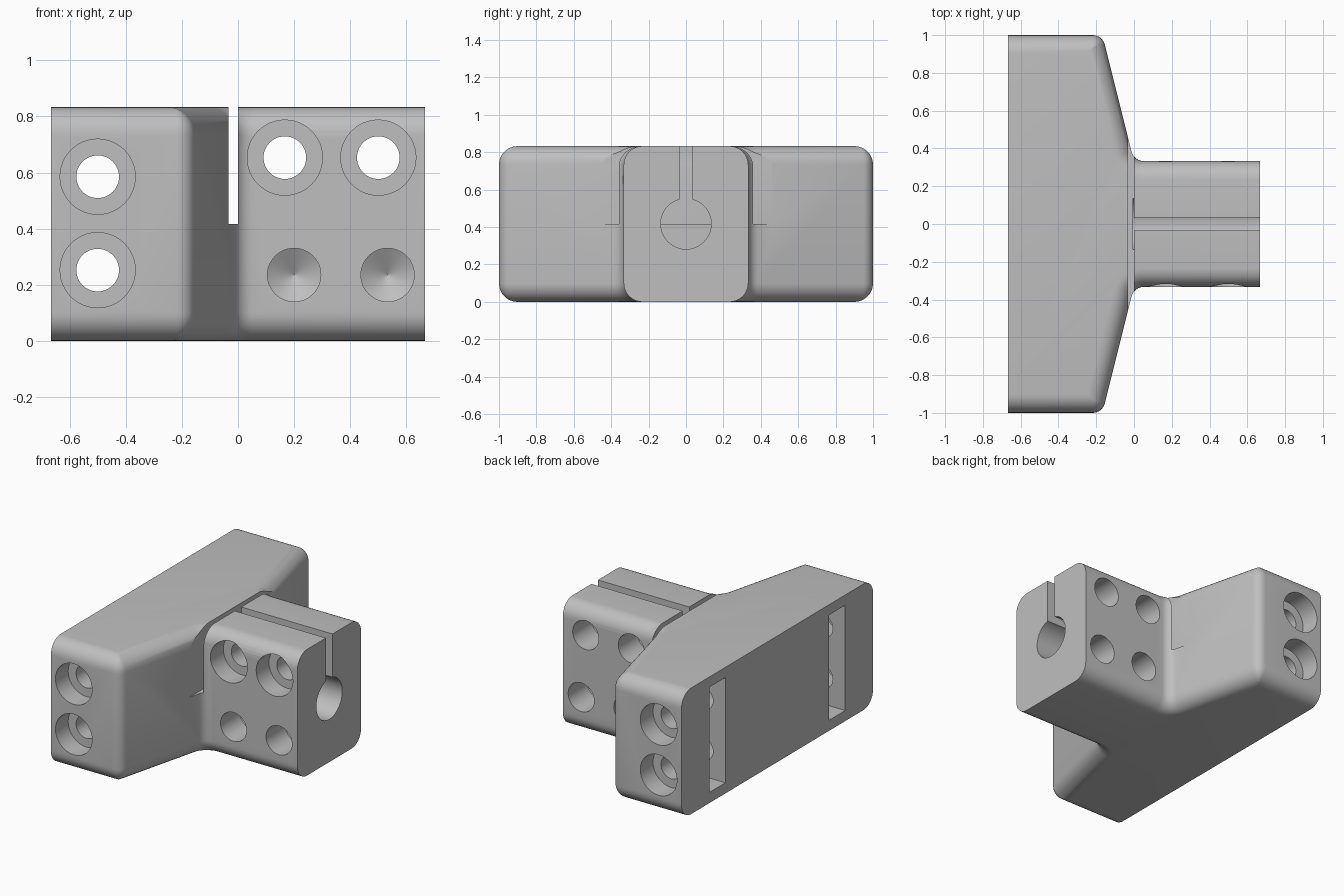
import bpy, bmesh, math
from mathutils import Vector

if "Cube" in bpy.data.objects:
    bpy.data.objects.remove(bpy.data.objects["Cube"])

HEIGHT, END_X = 0.833, 0.667
EDGE_R, CORNER_R = 0.1, 0.067
SLOPE = 4.0                       # steepness of the tapered shoulder
C0 = SLOPE * -0.167 + 1.0

grey = bpy.data.materials.new("grey plastic")
grey.diffuse_color = (0.52, 0.52, 0.52, 1)
grey.use_nodes = True
grey.node_tree.nodes["Principled BSDF"].inputs["Base Color"].default_value = grey.diffuse_color


def make_object(name, bm):
    bmesh.ops.recalc_face_normals(bm, faces=bm.faces)
    mesh = bpy.data.meshes.new(name)
    bm.to_mesh(mesh)
    bm.free()
    mesh.materials.append(grey)
    obj = bpy.data.objects.new(name, mesh)
    bpy.context.collection.objects.link(obj)
    return obj


def skin(rings, bm):
    """Join equal-length point rings into a capped solid."""
    loops = [[bm.verts.new(p) for p in ring] for ring in rings]
    n = len(loops[0])
    for a, b in zip(loops, loops[1:]):
        for i in range(n):
            j = (i + 1) % n
            bm.faces.new((a[i], a[j], b[j], b[i]))
    bm.faces.new(loops[0])
    bm.faces.new(loops[-1])


def fillet(corner, d_in, d_out, r, steps=8):
    """Arc points rounding a corner between two travel directions."""
    turn = d_in.angle(d_out)
    setback = r * math.tan(turn / 2)
    start = corner - d_in * setback
    side = Vector((-d_in.y, d_in.x))
    if side.dot(d_out) < 0:
        side = -side
    return [start + d_in * (r * math.sin(turn * k / steps))
            + side * (r * (1 - math.cos(turn * k / steps)))
            for k in range(steps + 1)]


def outline(d, z):
    """Plan outline of the T body, with its long sides inset by d."""
    c = C0 - d * math.hypot(SLOPE, 1)
    y1, y2 = -1 + d, -0.333 + d
    p1, p2 = Vector(((c + y1) / SLOPE, y1)), Vector(((c + y2) / SLOPE, y2))
    along, up = Vector((1, 0)), Vector((1, SLOPE)).normalized()
    half = [Vector((-END_X, y1))]
    half += fillet(p1, along, up, max(CORNER_R - d, 0.0))
    half += fillet(p2, up, along, CORNER_R + d)
    half += [Vector((END_X, y2))]
    return ([(p.x, p.y, z) for p in half]
            + [(p.x, -p.y, z) for p in reversed(half)])


# Body: T-shaped block with rounded long edges
levels = []
for k in range(9):
    a = math.pi / 2 * k / 8
    levels.append((EDGE_R * (1 - math.sin(a)), EDGE_R * (1 - math.cos(a))))
levels += [(d, HEIGHT - z) for d, z in reversed(levels)]
bm = bmesh.new()
skin([outline(d, z) for d, z in levels], bm)
bmesh.ops.remove_doubles(bm, verts=bm.verts, dist=1e-5)
bmesh.ops.dissolve_limit(bm, angle_limit=math.radians(0.1),
                         verts=bm.verts, edges=bm.edges)
body = make_object("clamp_bracket", bm)


def cut(cutter):
    mod = body.modifiers.new("cut", 'BOOLEAN')
    mod.operation, mod.solver, mod.object = 'DIFFERENCE', 'EXACT', cutter
    cutter.hide_render = True
    bpy.context.view_layer.objects.active = body
    bpy.ops.object.modifier_apply(modifier=mod.name)
    bpy.data.objects.remove(cutter)


def cut_box(name, lo, hi):
    bm = bmesh.new()
    skin([[(lo[0], lo[1], z), (hi[0], lo[1], z), (hi[0], hi[1], z), (lo[0], hi[1], z)]
          for z in (lo[2], hi[2])], bm)
    cut(make_object(name, bm))


def cut_round(name, x, z, profile, sides=48):
    """Turned cutter along y; profile is a list of (y, radius)."""
    bm = bmesh.new()
    skin([[(x + r * math.cos(math.tau * i / sides), y,
            z + r * math.sin(math.tau * i / sides)) for i in range(sides)]
          for y, r in profile], bm)
    cut(make_object(name, bm))


# Cross slot separating the clamp jaws from the base
cut_box("cross_slot", (-0.033, -2, 0.417), (0, 2, 1))

# Shaft bore along x and the clamping slit above it
bm = bmesh.new()
skin([[(x, 0.135 * math.cos(math.tau * i / 48), 0.417 + 0.135 * math.sin(math.tau * i / 48))
       for i in range(48)] for x in (-0.005, 1)], bm)
cut(make_object("shaft_bore", bm))
cut_box("clamp_slit", (-0.005, -0.034, 0.45), (1, 0.034, 1))

# Base bolt holes, counterbored at both ends
HEAD, BOLT, INSERT = 0.134, 0.076, 0.095
for z in (0.252, 0.585):
    cut_round("base_bolt_hole", -0.5, z,
              [(-1.05, HEAD), (-0.867, HEAD), (-0.867, BOLT),
               (0.867, BOLT), (0.867, HEAD), (1.05, HEAD)])

# Nut pockets in the back face
for s in (-1, 1):
    cut_box("nut_pocket", (-1, s * 0.625 - 0.084, 0.07), (-0.367, s * 0.625 + 0.084, 0.765))

# Clamp bolt holes: counterbored in front, insert hole behind
for x in (0.167, 0.5):
    cut_round("clamp_bolt_hole", x, 0.653,
              [(-0.4, HEAD), (-0.2, HEAD), (-0.2, BOLT),
               (0.122, BOLT), (0.133, INSERT), (0.4, INSERT)])

# Blind insert holes with conical tips, on both sides
for x in (0.2, 0.533):
    for s in (-1, 1):
        cut_round("insert_hole", x, 0.235,
                  [(s * 0.4, INSERT), (s * 0.133, INSERT), (s * 0.077, 0.0005)])

# Smooth rounded surfaces, keep sharp edges
bpy.ops.object.select_all(action='DESELECT')
body.select_set(True)
bpy.context.view_layer.objects.active = body
bpy.ops.object.shade_smooth_by_angle(angle=math.radians(30))
